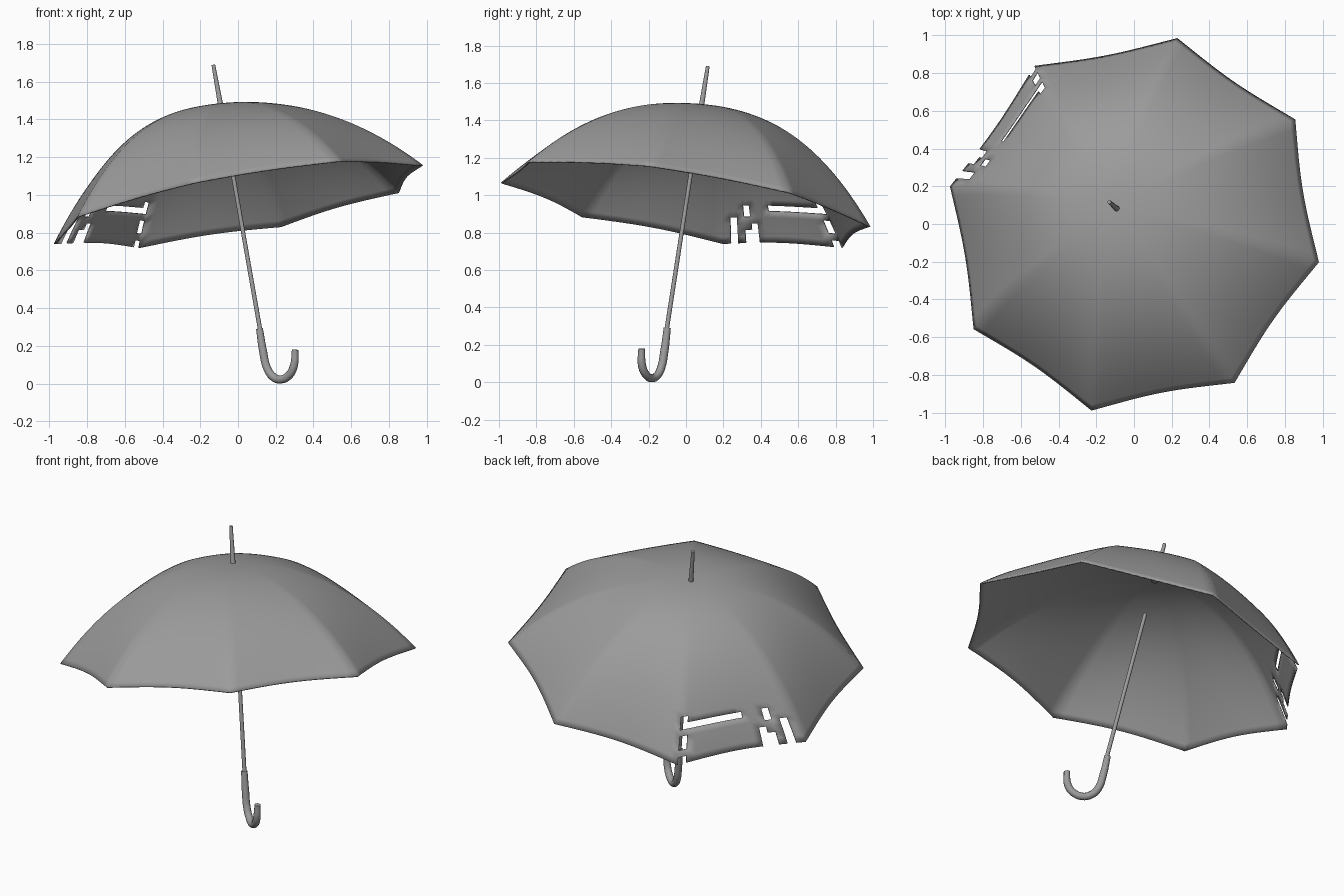
import bpy
import bmesh
from math import sin, cos, pi, radians
from mathutils import Vector, Matrix

cube = bpy.data.objects.get("Cube")
if cube:
    bpy.data.objects.remove(cube)

# One grey for every part
grey = bpy.data.materials.new("plain_grey")
grey.use_nodes = True
grey.diffuse_color = (0.33, 0.33, 0.33, 1)
grey.node_tree.nodes["Principled BSDF"].inputs["Base Color"].default_value = grey.diffuse_color

# The whole umbrella leans along this axis
AXIS = Vector((-0.18, 0.16, 1)).normalized()
APEX = Vector((-0.093, 0.083, 1.48))
LEAN = Matrix.Translation(APEX) @ Vector((0, 0, 1)).rotation_difference(AXIS).to_matrix().to_4x4()


def finish(ob):
    ob.data.materials.append(grey)
    bpy.ops.object.select_all(action="DESELECT")
    ob.select_set(True)
    bpy.context.view_layer.objects.active = ob
    bpy.ops.object.shade_smooth_by_angle(angle=radians(45))


def tube(name, points, radii, kind="POLY"):
    """Round rod along a path, turned into a mesh."""
    curve = bpy.data.curves.new(name, "CURVE")
    curve.dimensions = "3D"
    curve.bevel_depth = 1
    curve.bevel_resolution = 3
    curve.use_fill_caps = True
    spline = curve.splines.new(kind)
    n = len(points)
    if kind == "BEZIER":
        spline.bezier_points.add(n - 1)
        knots = spline.bezier_points
        spline.resolution_u = 6
    else:
        spline.points.add(n - 1)
        knots = spline.points
    for knot, p, r in zip(knots, points, radii):
        knot.co = p if kind == "BEZIER" else (*p, 1)
        knot.radius = r
        if kind == "BEZIER":
            knot.handle_left_type = knot.handle_right_type = "AUTO"
    source = bpy.data.objects.new(name, curve)
    bpy.context.collection.objects.link(source)
    bpy.context.view_layer.update()
    mesh = bpy.data.meshes.new_from_object(source.evaluated_get(bpy.context.evaluated_depsgraph_get()))
    bpy.data.objects.remove(source)
    ob = bpy.data.objects.new(name, mesh)
    bpy.context.collection.objects.link(ob)
    mesh.materials.clear()
    finish(ob)


# Canopy: eight fabric panels stretched between curved ribs
PANELS, COLS, ROWS = 8, 16, 40
RADIUS, DROP = 1.02, 0.545
START = radians(-12.3)
UPHILL = radians(-41)


def canopy_point(row, col):
    s = row / ROWS
    panel, v = divmod(col, COLS)
    v /= COLS
    half = pi / PANELS
    a = START + (panel + v) * 2 * half
    off = (v * 2 - 1) * half
    chord = cos(half) / cos(off)
    sag = 0.02 * sin(pi * v)
    pull = s ** 1.3
    r = RADIUS * s * (1 + (chord - 1 - sag) * pull)
    h = -DROP * s ** 2.25 - 0.035 * sin(pi * s) * cos(a - UPHILL)
    h += 0.012 * sin(pi * v) * s ** 6
    return LEAN @ Vector((r * cos(a), r * sin(a), h))


def torn(row, col):
    """Worn slits in one panel and a split seam beside its rib."""
    c = col - 3 * COLS
    slit = row == 34 and 1 <= c < 9
    seam = c == 0 and row in (33, 34, 36, 37, 39)
    rips = (c == 11 and row > 36) or (c == 12 and row in (34, 35, 38, 39)) or (c == 14 and row > 35)
    return slit or seam or rips


bm = bmesh.new()
around = PANELS * COLS
top = bm.verts.new(APEX)
rings = [[bm.verts.new(canopy_point(i, j)) for j in range(around)] for i in range(1, ROWS + 1)]
for j in range(around):
    k = (j + 1) % around
    bm.faces.new((top, rings[0][j], rings[0][k]))
    for i in range(1, ROWS):
        if not torn(i, j):
            bm.faces.new((rings[i - 1][j], rings[i][j], rings[i][k], rings[i - 1][k]))
bmesh.ops.delete(bm, geom=[v for v in bm.verts if not v.link_faces], context="VERTS")
mesh = bpy.data.meshes.new("canopy")
bm.to_mesh(mesh)
bm.free()
canopy = bpy.data.objects.new("canopy", mesh)
bpy.context.collection.objects.link(canopy)
finish(canopy)
cloth = canopy.modifiers.new("cloth_thickness", "SOLIDIFY")
cloth.thickness = 0.007

# Ferrule above the canopy and shaft below it
tube("ferrule", [APEX - AXIS * 0.04, APEX + AXIS * 0.015, APEX + AXIS * 0.215], [0.02, 0.014, 0.01])
tube("shaft", [APEX - AXIS * 0.26, (0.12, -0.105, 0.27)], [0.011, 0.012])

# Hooked handle
hook = [(0.114, -0.10, 0.29), (0.133, -0.115, 0.17), (0.155, -0.132, 0.08),
        (0.185, -0.153, 0.037), (0.225, -0.185, 0.022), (0.268, -0.215, 0.042),
        (0.295, -0.235, 0.09), (0.303, -0.237, 0.18)]
tube("handle", hook, [0.019] + [0.022] * 6 + [0.018], "BEZIER")
